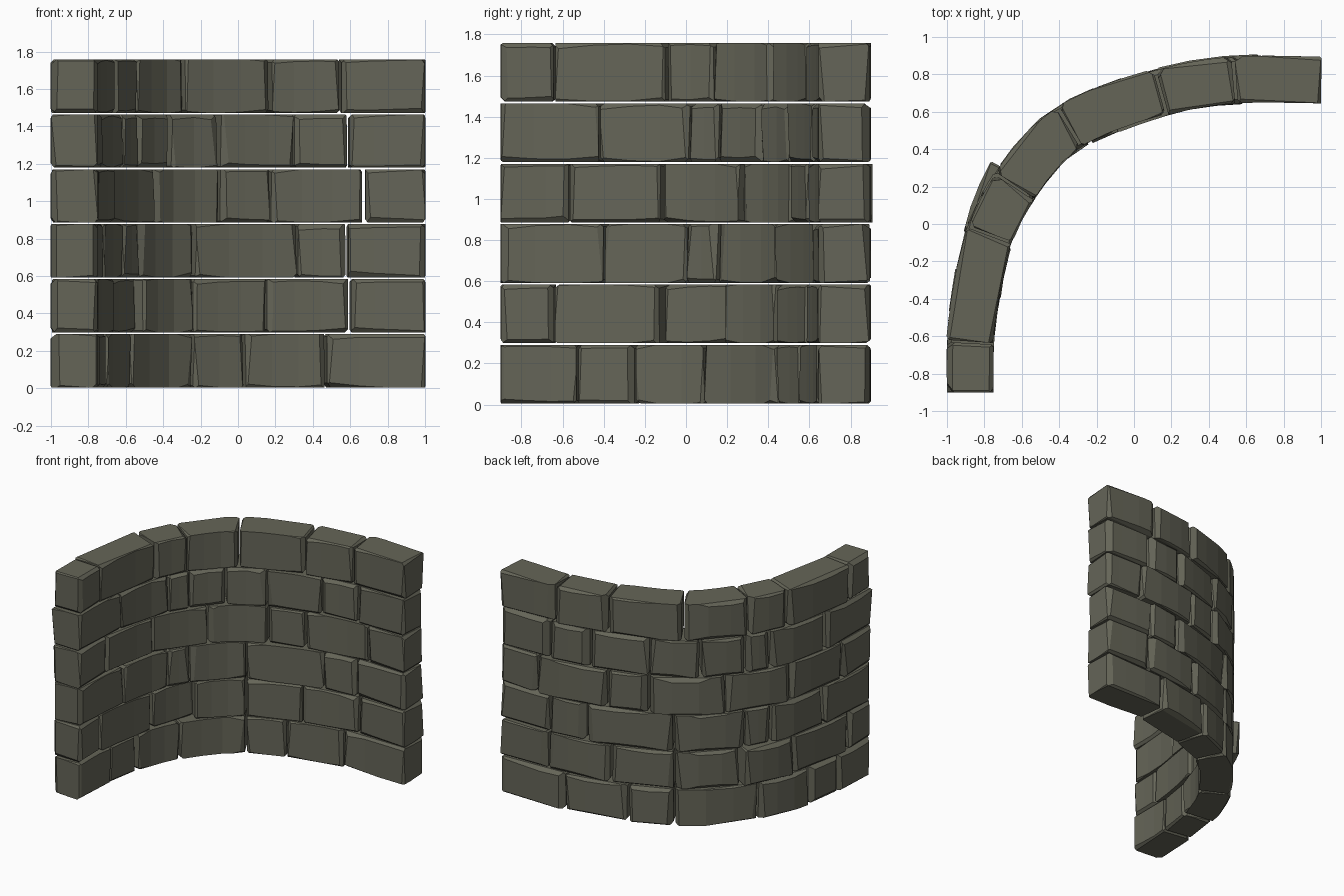
import bpy, bmesh, math, random
from mathutils import Vector, Matrix

if "Cube" in bpy.data.objects:
    bpy.data.objects.remove(bpy.data.objects["Cube"])

random.seed(7)
THICK, PITCH, HEIGHT, BASE, GAP = 0.25, 0.2935, 0.285, 0.005, 0.005

stone = bpy.data.materials.new("olive grey stone")
stone.diffuse_color = (0.130, 0.130, 0.097, 1)
stone.use_nodes = True
stone.node_tree.nodes["Principled BSDF"].inputs["Base Color"].default_value = stone.diffuse_color

# Inner face of the curved wall in plan, smoothed into a dense path
PLAN = [(-.75, -.9), (-.75, -.64), (-.72, -.4), (-.655, -.1), (-.5, .18),
        (-.28, .41), (.15, .575), (.54, .645), (1.0, .645)]
pts = [Vector(p) for p in PLAN]
ctrl = [2 * pts[0] - pts[1]] + pts + [2 * pts[-1] - pts[-2]]
path = []
for a, b, c, d in zip(ctrl, ctrl[1:], ctrl[2:], ctrl[3:]):
    for k in range(60):
        t = k / 60
        path.append(0.5 * (2 * b + (c - a) * t + (2 * a - 5 * b + 4 * c - d) * t * t
                           + (3 * b - a - 3 * c + d) * t ** 3))
path.append(pts[-1])
dist = [0.0]
for p, q in zip(path, path[1:]):
    dist.append(dist[-1] + (q - p).length)


def index_at(s):
    return min(range(len(dist)), key=lambda i: abs(dist[i] - s))


def station(axis, value):
    """Path length at which the inner face reaches a given x (0) or y (1)."""
    return dist[min(range(len(path)), key=lambda i: abs(path[i][axis] - value))]


def frame(s):
    i = index_at(s)
    lo, hi = max(i - 8, 0), min(i + 8, len(path) - 1)
    t = (path[hi] - path[lo]).normalized()
    return path[i], t, Vector((-t.y, t.x))


def chip(bm, n, depth):
    """Slice a sliver off the brick on the side facing n."""
    n = n.normalized()
    reach = max(v.co.dot(n) for v in bm.verts) - depth
    cut = bmesh.ops.bisect_plane(bm, geom=bm.verts[:] + bm.edges[:] + bm.faces[:],
                                 plane_co=n * reach, plane_no=n, clear_outer=True)
    edges = [e for e in cut["geom_cut"] if isinstance(e, bmesh.types.BMEdge)]
    bmesh.ops.holes_fill(bm, edges=edges, sides=0)


def brick(name, s0, s1, z, first, last, turn=None, push=0.0):
    bm = bmesh.new()
    a = s0 if first else s0 + GAP
    b = s1 if last else s1 - GAP
    segs = 3 if b - a > 0.3 else 2
    # Bent block swept along the path
    rings = []
    for k in range(segs + 1):
        p, t, n = frame(a + (b - a) * k / segs)
        q = p + n * THICK
        rings.append([bm.verts.new((v.x, v.y, h)) for v, h in
                      ((p, z), (q, z), (q, z + HEIGHT), (p, z + HEIGHT))])
    for r, u in zip(rings, rings[1:]):
        for j in range(4):
            bm.faces.new((r[j], r[(j + 1) % 4], u[(j + 1) % 4], u[j]))
    bm.faces.new(rings[0][::-1])
    bm.faces.new(rings[-1])
    bmesh.ops.recalc_face_normals(bm, faces=bm.faces[:])
    # Chipped edges: long edges, end edges and uprights, each at its own tilt
    p, t2, n2 = frame((a + b) / 2)
    T, N, Z = t2.to_3d(), n2.to_3d(), Vector((0, 0, 1))
    for sn in (-1, 1):
        for sz in (-1, 1):
            chip(bm, N * sn * random.uniform(.6, 1.3) + Z * sz + T * random.uniform(-.06, .06),
                 random.uniform(.008, .022))
        for end in (a, b):
            e = frame(end)
            E = e[1].to_3d() * (-1 if end == a else 1)
            M = e[2].to_3d()
            big = .012 if sn == 1 else 0     # outer joints open wider
            chip(bm, M * sn + E * random.uniform(.6, 1.3) + Z * random.uniform(-.1, .1),
                 random.uniform(.008, .022) + big)
            if sn == 1:
                for sz in (-1, 1):
                    chip(bm, E * random.uniform(.7, 1.3) + Z * sz + M * random.uniform(-.1, .1),
                         random.uniform(.005, .016))
    # Slightly uneven laying
    if not (first or last):
        c = Vector((p.x, p.y, 0)) + N * THICK / 2
        if turn is None:
            turn, push = random.uniform(-1.5, 1.5), random.uniform(-.005, .008)
        rot = Matrix.Rotation(math.radians(turn), 4, 'Z')
        bmesh.ops.transform(bm, verts=bm.verts[:], matrix=Matrix.Translation(
            c + N * push) @ rot @ Matrix.Translation(-c))
    bmesh.ops.recalc_face_normals(bm, faces=bm.faces[:])
    me = bpy.data.meshes.new(name)
    bm.to_mesh(me)
    bm.free()
    me.materials.append(stone)
    bpy.context.collection.objects.link(bpy.data.objects.new(name, me))


# Joints per course, bottom up: y positions on the left leg, then x on the back leg
COURSES = [
    ((-.53, -.25, .08), (-.24, .04, .47)),
    ((-.64, -.13, .18), (-.24, .16, .60)),
    ((-.40, .0, .15), (-.23, .32, .58)),
    ((-.57, -.12, .26), (-.09, .18, .67)),
    ((-.42, .01, .15, .36), (-.10, .30, .59)),
    ((-.64, -.10, .13), (-.28, .18, .55)),
]
PROUD = {(1, 2): (7, .035)}   # one brick stands proud of the outer face
for row, (ys, xs) in enumerate(COURSES):
    cuts = [0.0] + [station(1, y) for y in ys] + [station(0, x) for x in xs] + [dist[-1]]
    for k in range(len(cuts) - 1):
        brick(f"brick_row{row + 1}_{k + 1}", cuts[k], cuts[k + 1], BASE + row * PITCH,
              k == 0, k == len(cuts) - 2, *PROUD.get((row, k), ()))
